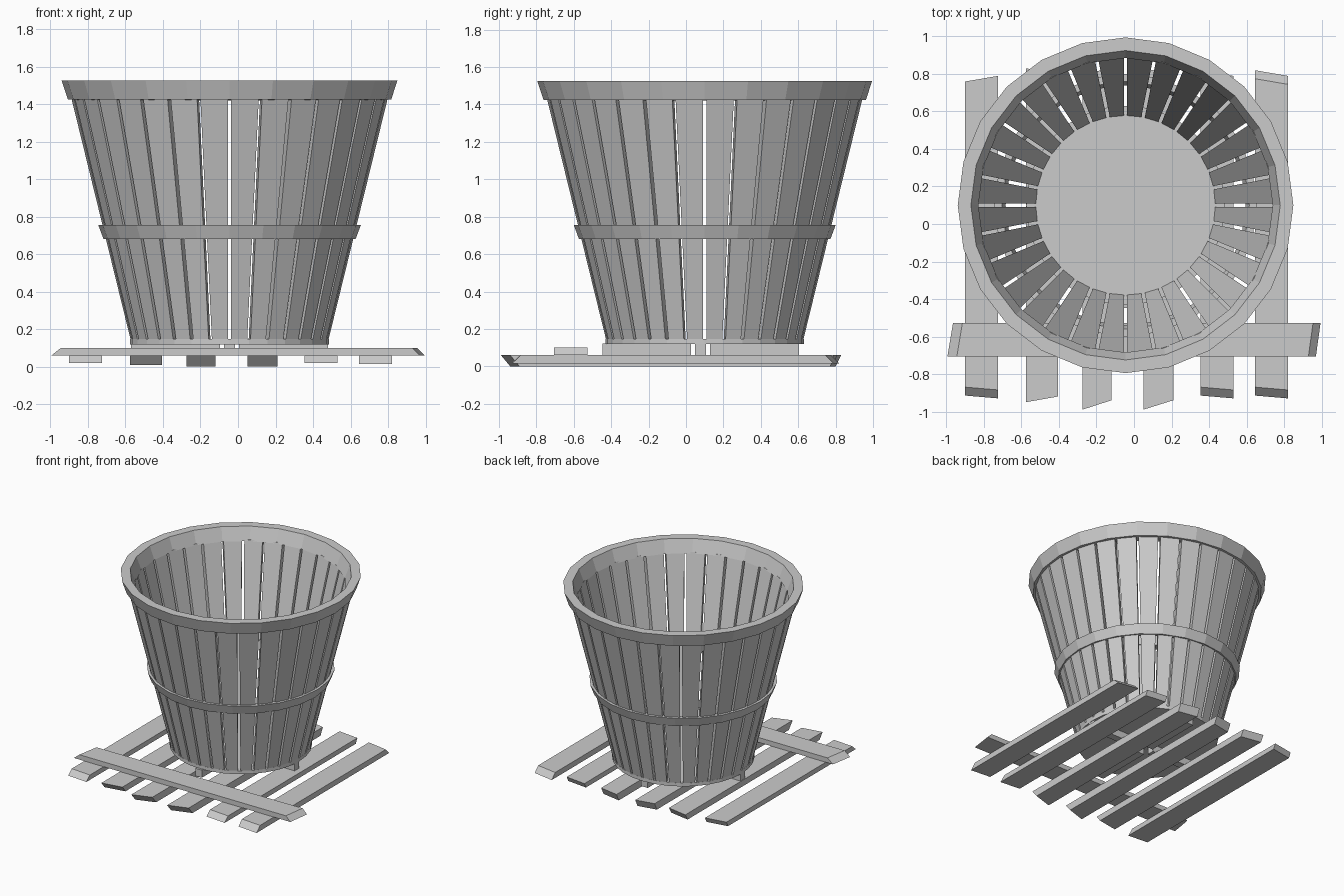
import bpy, bmesh, math
from mathutils import Matrix, Vector

cube = bpy.data.objects.get("Cube")
if cube:
    bpy.data.objects.remove(cube)

wood = bpy.data.materials.new("weathered_grey")
wood.use_nodes = True
GREY = (0.6, 0.6, 0.6, 1)
wood.diffuse_color = GREY
wood.node_tree.nodes["Principled BSDF"].inputs["Base Color"].default_value = GREY

CENTRE = Vector((-0.045, 0.10, 0))


def finish(name, bm, location=(0, 0, 0)):
    bmesh.ops.recalc_face_normals(bm, faces=bm.faces)
    mesh = bpy.data.meshes.new(name)
    bm.to_mesh(mesh)
    bm.free()
    mesh.materials.append(wood)
    obj = bpy.data.objects.new(name, mesh)
    obj.location = location
    bpy.context.collection.objects.link(obj)
    return obj


def loft(bm, bottom, top):
    """Closed solid between two matching four-cornered loops."""
    lo = [bm.verts.new(p) for p in bottom]
    hi = [bm.verts.new(p) for p in top]
    bm.faces.new(lo)
    bm.faces.new(hi)
    for i in range(4):
        j = (i + 1) % 4
        bm.faces.new((lo[i], lo[j], hi[j], hi[i]))


def hoop(name, profile, sides=24):
    """Ring swept from a (radius, height) profile."""
    bm = bmesh.new()
    loops = []
    for s in range(sides):
        a = math.tau * s / sides
        loops.append([bm.verts.new((r * math.cos(a), r * math.sin(a), z)) for r, z in profile])
    n = len(profile)
    for s in range(sides):
        a, b = loops[s], loops[(s + 1) % sides]
        for i in range(n):
            j = (i + 1) % n
            bm.faces.new((a[i], b[i], b[j], a[j]))
    return finish(name, bm, CENTRE)


def board(name, x0, x1, z0, z1, front, back):
    """Plank along y; each end is (left y, right y, how far the top is set back)."""
    (fl, fr, fs), (bl, br, bs) = front, back
    bm = bmesh.new()
    loft(bm,
         [(x0, fl, z0), (x1, fr, z0), (x1, br, z0), (x0, bl, z0)],
         [(x0, fl + fs, z1), (x1, fr + fs, z1), (x1, br - bs, z1), (x0, bl - bs, z1)])
    return finish(name, bm)


# Basket staves
STAVES, GAP = 32, 0.018
Z_LOW, Z_HIGH = 0.14, 1.43
half = math.tan(math.pi / STAVES)
bm = bmesh.new()


def stave_section(inner, outer, z):
    wi, wo = inner * half - GAP / 2, outer * half - GAP / 2
    return [(inner, -wi, z), (outer, -wo, z), (outer, wo, z), (inner, wi, z)]


for s in range(STAVES):
    turn = Matrix.Rotation(math.tau * (s + 0.5) / STAVES, 3, 'Z')
    loft(bm,
         [turn @ Vector(p) for p in stave_section(0.475, 0.525, Z_LOW)],
         [turn @ Vector(p) for p in stave_section(0.785, 0.84, Z_HIGH)])
finish("basket_staves", bm, CENTRE)

# Hoops holding the staves
hoop("rim_hoop", [(0.862, 1.425), (0.895, 1.525), (0.825, 1.525), (0.785, 1.42)])
hoop("middle_hoop", [(0.672, 0.68), (0.70, 0.755), (0.66, 0.755), (0.64, 0.68)])

# Basket floor
bm = bmesh.new()
bmesh.ops.create_cone(bm, cap_ends=True, segments=32, radius1=0.53, radius2=0.53, depth=0.028)
finish("basket_floor", bm, CENTRE + Vector((0, 0, 0.133)))

# Four runners in a cross under the floor
for i in range(4):
    runner = board("floor_runner", -0.03, 0.03, 0.06, 0.122, (0.05, 0.05, 0), (0.525, 0.525, 0))
    runner.location = (-0.045, 0.078, 0)
    runner.rotation_euler.z = i * math.pi / 2

# Pallet slats with roughly sawn ends
sloped = (-0.915, -0.93, 0.045)
slats = [
    (-0.90, -0.725, 0.02, sloped, (0.74, 0.77, -0.02)),
    (-0.575, -0.405, 0.01, (-0.91, -0.88, -0.04), (0.80, 0.77, -0.03)),
    (-0.275, -0.12, 0.0, (-0.94, -0.89, -0.05), (0.77, 0.80, -0.03)),
    (0.05, 0.21, 0.0, (-0.94, -0.89, -0.05), (0.80, 0.77, -0.03)),
    (0.355, 0.53, 0.02, sloped, (0.79, 0.77, -0.02)),
    (0.645, 0.82, 0.015, sloped, (0.82, 0.79, 0.045)),
]
for x0, x1, z0, front, back in slats:
    board("pallet_slat", x0, x1, z0, 0.06, front, back)

# Crosswise plank nailed over the slats
plank = board("cross_plank", 0.527, 0.707, 0.06, 0.10, (-0.965, -0.995, 0.05), (0.995, 0.97, 0.04))
plank.rotation_euler.z = -math.pi / 2
